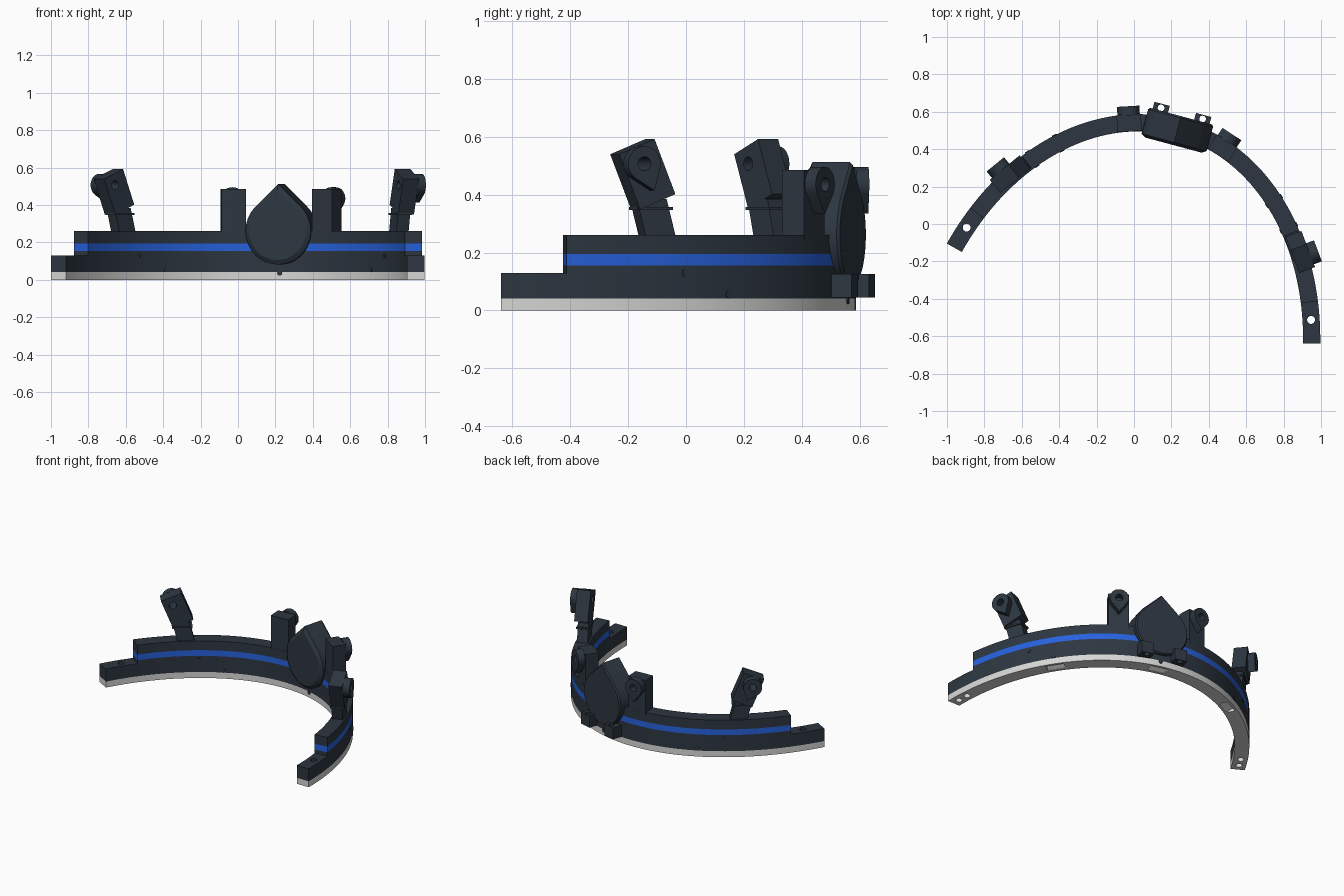
import bpy, bmesh
from math import sin, cos, tan, atan2, acos, radians, pi
from mathutils import Matrix, Vector

cube = bpy.data.objects.get("Cube")
if cube:
    bpy.data.objects.remove(cube)


def material(name, rgb):
    m = bpy.data.materials.new(name)
    m.use_nodes = True
    m.diffuse_color = (*rgb, 1)
    m.node_tree.nodes["Principled BSDF"].inputs["Base Color"].default_value = (*rgb, 1)
    return m


SLATE = material("dark slate", (0.026, 0.037, 0.052))
BLUE = material("blue", (0.02, 0.12, 0.72))
GREY = material("light grey", (0.68, 0.68, 0.67))

# The band follows part of an ellipse whose axis is turned about z
A, B = 1.041, 1.35
HALF = 0.046
TURN = Matrix.Rotation(radians(-15), 4, 'Z')
END, STEP = 71.8, 62.1


def frame(deg, z=0):
    """Local frame on the band: x along it, y outward, z up."""
    t = radians(deg)
    pos = Matrix.Translation((0.094 + A * sin(t), 0.557 - B * (1 - cos(t)), z))
    n = atan2(B * sin(t), A * cos(t))
    return TURN @ pos @ Matrix.Rotation(-n, 4, 'Z')


def make(name, bm, mat, matrix=Matrix()):
    bmesh.ops.recalc_face_normals(bm, faces=bm.faces)
    me = bpy.data.meshes.new(name)
    bm.to_mesh(me)
    bm.free()
    me.transform(matrix)
    me.materials.append(mat)
    ob = bpy.data.objects.new(name, me)
    bpy.context.collection.objects.link(ob)
    return ob


def loft(name, rings, mat, matrix=Matrix()):
    bm = bmesh.new()
    loops = [[bm.verts.new(p) for p in r] for r in rings]
    n = len(loops[0])
    for a, b in zip(loops, loops[1:]):
        for i in range(n):
            j = (i + 1) % n
            bm.faces.new((a[i], a[j], b[j], b[i]))
    bm.faces.new(loops[0])
    bm.faces.new(loops[-1])
    return make(name, bm, mat, matrix)


def box(name, size, centre, mat, matrix=Matrix()):
    bm = bmesh.new()
    bmesh.ops.create_cube(bm, size=1)
    bmesh.ops.scale(bm, vec=size, verts=bm.verts)
    bmesh.ops.translate(bm, vec=centre, verts=bm.verts)
    return make(name, bm, mat, matrix)


def cylinder(name, r, length, mat, matrix=Matrix()):
    bm = bmesh.new()
    bmesh.ops.create_cone(bm, cap_ends=True, segments=24, radius1=r, radius2=r, depth=length)
    return make(name, bm, mat, matrix)


def cut(ob, cutter):
    mod = ob.modifiers.new("cut", 'BOOLEAN')
    mod.operation = 'DIFFERENCE'
    mod.solver = 'EXACT'
    mod.object = cutter
    cutter.hide_render = True
    bpy.context.view_layer.objects.active = ob
    bpy.ops.object.modifier_apply(modifier=mod.name)
    bpy.data.objects.remove(cutter)


def band(name, end, z0, z1, mat, segments=80):
    rings = []
    for i in range(segments + 1):
        m = frame(-end + 2 * end * i / segments)
        rings.append([m @ Vector((0, y, z)) for y, z in
                      ((-HALF, z0), (HALF, z0), (HALF, z1), (-HALF, z1))])
    return loft(name, rings, mat)


def drop(r, dist, steps=32):
    """Round outline with a tangent point at +z, centred on the circle."""
    a = acos(r / dist)
    pts = [(0, dist)]
    for i in range(steps + 1):
        ang = a + (2 * pi - 2 * a) * i / steps
        pts.append((r * sin(ang), r * cos(ang)))
    return pts


ALONG_Y = Matrix.Rotation(pi / 2, 4, 'X')

# Layers of the band
base = band("grey_base_band", END, 0, 0.042, GREY)
lower = band("lower_band", END, 0.042, 0.13, SLATE)
upper = [band("upper_band_bottom", STEP, 0.13, 0.155, SLATE),
         band("blue_stripe_band", STEP, 0.155, 0.195, BLUE),
         band("upper_band_top", STEP, 0.195, 0.26, SLATE)]

# Bolt holes at both ends, and slanted slots underneath
for s in (-1, 1):
    for part in (base, lower):
        cut(part, cylinder("hole_cutter", 0.021, 0.4, SLATE, frame(s * 66.3)))
    cut(base, cylinder("hole_cutter", 0.021, 0.06, GREY, frame(s * 69.6)))
for deg in (-35, 0, 35):
    slant = Matrix.Rotation(radians(25), 4, 'X')
    cut(base, box("slot_cutter", (0.12, 0.05, 0.03), (0, 0, 0), GREY, frame(deg) @ slant))

# Pin heads on both walls of the band
for deg, z in ((-35, 0.055), (35, 0.055), (43, 0.13), (-43, 0.13), (0, 0.035)):
    cylinder("pin", 0.013, 2 * HALF + 0.008, SLATE, frame(deg, z) @ ALONG_Y)

# Central drop-shaped boss with a chamfered inner face
outline = drop(0.18, 0.25)
rings = [[(x * k, y, z * k) for x, z in outline]
         for y, k in ((-0.095, 0.87), (-0.08, 1), (0.055, 1), (0.065, 0.96))]
boss = loft("drop_boss", rings, SLATE, frame(0, 0.262))

# Small lugs below the boss
for x in (-0.115, 0.115):
    lug = box("boss_lug", (0.085, 0.085, 0.08), (x, 0.06, 0.085), SLATE, frame(0))
    cut(lug, cylinder("hole_cutter", 0.018, 0.3, SLATE,
                      frame(0) @ Matrix.Translation((x, 0.08, 0.085))))


def ear(matrix):
    pts = drop(0.06, 0.1)
    return loft("clip_ear", [[(x, y, -z) for x, z in pts] for y in (0.04, 0.09)], SLATE, matrix)


def drill(parts, matrix):
    for part in parts:
        cut(part, cylinder("hole_cutter", 0.024, 0.4, SLATE, matrix @ ALONG_Y))


# Upright clips either side of the boss
uprights = []
for deg in (-14.4, 14.4):
    m = frame(deg)
    uprights.append(box("upright_clip", (0.13, 0.09, 0.24), (0, 0, 0.365), SLATE, m))
    at = m @ Matrix.Translation((0, 0, 0.435))
    e = ear(at)
    drill([e], at)
    uprights.append(e)

# Tilted clips towards the ends
for s in (-1, 1):
    m = frame(s * 47)
    foot = [[(x + shift, y, z) for x, y in
             ((-0.055, -0.035), (0.055, -0.035), (0.055, 0.035), (-0.055, 0.035))]
            for z, shift in ((0.25, 0), (0.385, s * 0.035))]
    loft("tilted_clip_foot", foot, SLATE, m)
    box("tilted_clip_flange", (0.13, 0.085, 0.012), (s * 0.025, 0, 0.352), SLATE, m)
    tilt = (m @ Matrix.Translation((s * 0.02, 0.01, 0.375))
            @ Matrix.Rotation(s * radians(22), 4, 'Y'))
    head = box("tilted_clip_head", (0.14, 0.09, 0.205), (0, 0, 0.103), SLATE, tilt)
    at = tilt @ Matrix.Translation((s * 0.012, 0, 0.147))
    e = ear(at)
    drill([head, e], at)

# Smooth the curved parts, keeping hard edges
for ob in bpy.context.collection.objects:
    ob.select_set(ob.type == 'MESH')
bpy.ops.object.shade_smooth_by_angle(angle=radians(25))
